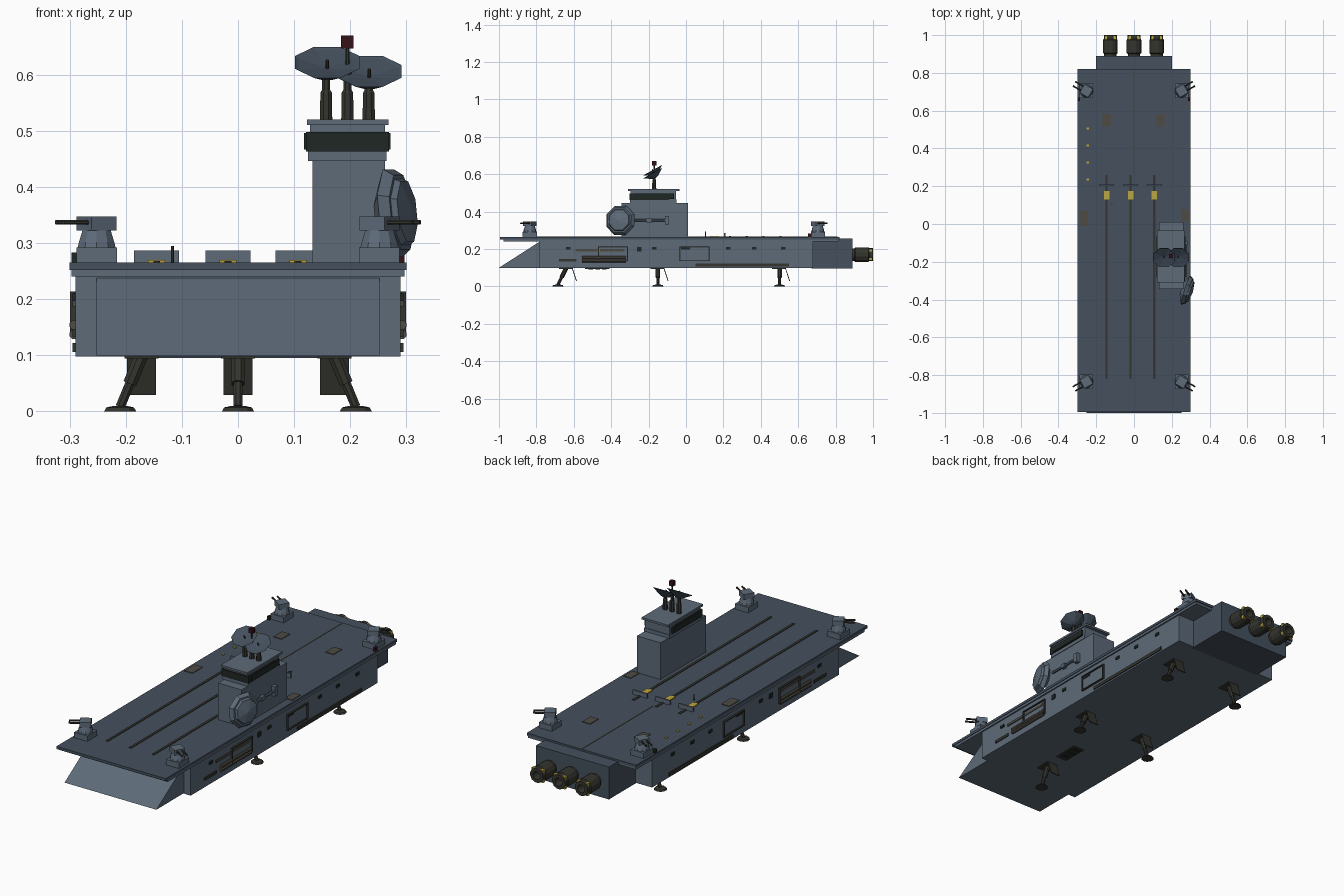
import bpy, bmesh, math
from mathutils import Vector, Matrix

if "Cube" in bpy.data.objects:
    bpy.data.objects.remove(bpy.data.objects["Cube"])


def mat(name, c):
    m = bpy.data.materials.new(name)
    m.diffuse_color = (*c, 1)
    m.use_nodes = True
    m.node_tree.nodes["Principled BSDF"].inputs["Base Color"].default_value = m.diffuse_color
    return m


HULL = mat("hull_blue", (0.11, 0.145, 0.19))
DECK = mat("deck_blue", (0.058, 0.08, 0.11))
DARK = mat("dark_metal", (0.035, 0.035, 0.028))
GLASS = mat("window_dark", (0.014, 0.02, 0.018))
YEL = mat("yellow", (0.5, 0.38, 0.05))
BROWN = mat("hatch_brown", (0.075, 0.07, 0.055))
RED = mat("beacon_red", (0.035, 0.006, 0.01))


def finish(name, bm, m):
    bmesh.ops.recalc_face_normals(bm, faces=bm.faces)
    me = bpy.data.meshes.new(name)
    bm.to_mesh(me)
    bm.free()
    me.materials.append(m)
    ob = bpy.data.objects.new(name, me)
    bpy.context.collection.objects.link(ob)
    return ob


def box(name, x, y, z, m, rot=None):
    """Box from (min, max) ranges, optionally rotated about its centre."""
    bm = bmesh.new()
    bmesh.ops.create_cube(bm, size=1)
    size = [r[1] - r[0] for r in (x, y, z)]
    mid = Vector([(r[0] + r[1]) / 2 for r in (x, y, z)])
    M = Matrix.Translation(mid) @ (rot or Matrix()) @ Matrix.Diagonal((*size, 1))
    bm.transform(M)
    return finish(name, bm, m)


def prism(name, pts, x0, x1, m):
    """Extrude a (y, z) profile along x."""
    bm = bmesh.new()
    f = bm.faces.new([bm.verts.new((x0, y, z)) for y, z in pts])
    g = bmesh.ops.extrude_face_region(bm, geom=[f])
    vs = [v for v in g["geom"] if isinstance(v, bmesh.types.BMVert)]
    bmesh.ops.translate(bm, verts=vs, vec=(x1 - x0, 0, 0))
    return finish(name, bm, m)


def lathe(name, prof, loc, axis, n, m, turn=0.5):
    """Revolve (radius, height) points about an axis starting at loc."""
    bm = bmesh.new()
    rings = []
    for r, h in prof:
        if r == 0:
            rings.append([bm.verts.new((0, 0, h))] * n)
        else:
            rings.append([bm.verts.new((r * math.cos((i + turn) * math.tau / n),
                                        r * math.sin((i + turn) * math.tau / n), h)) for i in range(n)])
    for a, b in zip(rings, rings[1:]):
        for i in range(n):
            j = (i + 1) % n
            vs = list(dict.fromkeys((a[i], a[j], b[j], b[i])))
            if len(vs) > 2:
                bm.faces.new(vs)
    q = Vector(axis).to_track_quat('Z', 'Y').to_matrix().to_4x4()
    bm.transform(Matrix.Translation(loc) @ q)
    return finish(name, bm, m)


def rod(name, a, b, r, m, n=8, r2=None):
    d = Vector(b) - Vector(a)
    return lathe(name, [(0, 0), (r, 0), (r2 or r, d.length), (0, d.length)], a, d, n, m)


# Hull, bow wedge, stern block and flight deck
box("hull", (-.29, .29), (-.785, .68), (.098, .245), HULL)
prism("bow_wedge", [(-1, .1), (-.78, .1), (-.78, .24), (-.79, .235)], -.252, .252, HULL)
box("stern_block", (-.2, .2), (.67, .89), (.095, .256), DECK)
box("deck_base", (-.297, .297), (-.975, .815), (.24, .256), HULL)
box("flight_deck", (-.3, .3), (-.995, .82), (.252, .265), DECK)

# Engine nozzles with yellow clamps
for i, x in enumerate((-.125, 0, .12)):
    lathe(f"engine_{i}", [(0, 0), (.034, 0), (.034, .015), (.04, .02), (.04, .09), (.036, .095),
                          (.036, .115), (.02, .115), (.016, .06), (0, .06)],
          (x, .885, .17), (0, 1, 0), 12, DARK)
    for k in range(4):
        a = math.pi / 4 + k * math.pi / 2
        cx, cz = x + .034 * math.cos(a), .17 + .034 * math.sin(a)
        box(f"engine_clamp_{i}_{k}", (cx - .007, cx + .007), (.978, .994), (cz - .007, cz + .007), YEL)

# Launch tracks, blast shields and shuttles
for i, x in enumerate((-.145, -.018, .107)):
    box(f"launch_track_{i}", (x - .006, x + .006), (-.82, .26), (.262, .268), DARK)
    box(f"blast_shield_{i}", (x - .04, x + .04), (.202, .21), (.264, .287), HULL)
    box(f"launch_shuttle_{i}", (x - .015, x + .015), (.13, .175), (.264, .27), YEL)
box("deck_line", (-.003, .003), (.26, .81), (.262, .2665), BROWN)
rod("deck_post", (-.117, .105, .264), (-.117, .105, .295), .003, DARK)

# Deck hatches and lights
for i, (x, y, w, l) in enumerate(((-.145, .55, .022, .033), (.14, .55, .022, .033),
                                  (-.265, .03, .022, .04), (.268, .045, .02, .033))):
    box(f"deck_hatch_{i}", (x - w, x + w), (y - l, y + l), (.262, .268), BROWN)
for i, y in enumerate((.235, .325, .415, .505)):
    box(f"deck_light_{i}", (-.251, -.239), (y - .006, y + .006), (.262, .269), YEL)

# Command tower
box("tower_base", (.133, .262), (-.345, .01), (.26, .447), HULL)
box("tower_neck", (.125, .265), (-.3, -.05), (.446, .464), HULL)
box("bridge", (.128, .262), (-.297, -.053), (.46, .512), HULL)
box("bridge_window_side", (.118, .272), (-.28, -.065), (.467, .496), GLASS)
box("bridge_window_front", (.121, .269), (-.303, -.09), (.463, .498), GLASS)
box("bridge_roof", (.123, .268), (-.31, -.035), (.51, .52), HULL)

# Radar masts, dishes and beacon
for i, (x, h) in enumerate(((.157, .595), (.195, .607), (.233, .58))):
    lathe(f"mast_{i}", [(0, 0), (.012, 0), (.011, .05), (.008, .055), (.008, h - .515), (0, h - .515)],
          (x, -.17, .518), (0, 0, 1), 8, DARK)
for i, (x, z) in enumerate(((.159, .622), (.234, .606))):
    lathe(f"radar_dish_{i}", [(0, -.032), (.02, -.026), (.062, 0), (.055, -.003), (0, -.012)],
          (x, -.178, z), (0, -.48, .87), 8, DECK)
    rod(f"radar_feed_{i}", (x, -.172, z - .012), (x, -.18, z + .004), .003, DARK)
rod("beacon_stem", (.195, -.17, .6), (.195, -.17, .65), .004, DARK)
box("beacon", (.184, .206), (-.181, -.159), (.647, .67), RED)

# Side sensor dish and its arm
lathe("side_dish", [(0, -.01), (.04, -.01), (.085, .012), (.072, .03), (.064, .03), (.058, .04), (0, .05)],
      (.264, -.347, .352), (.93, -.3, .1), 8, HULL)
rod("side_dish_arm", (.272, -.28, .353), (.272, -.1, .353), .007, HULL)
box("arm_plate", (.255, .282), (-.112, -.09), (.33, .378), HULL)
box("arm_bracket", (.255, .28), (-.21, -.185), (.343, .363), HULL)

# Corner gun turrets
for sx in (-1, 1):
    for y, sy in ((-.835, -1), (.705, 1)):
        tag = ("left" if sx < 0 else "right") + ("_front" if sy < 0 else "_rear")
        x = sx * .252
        rot = Matrix.Rotation(math.radians(30) * sx * sy, 4, 'Z')
        box("turret_base_" + tag, (x - .036, x + .036), (y - .038, y + .038), (.26, .292), HULL)
        lathe("turret_cone_" + tag, [(0, 0), (.036, 0), (.033, .012), (.026, .034), (0, .034)],
              (x, y, .29), (0, 0, 1), 10, HULL)
        box("turret_head_" + tag, (x - .026, x + .026), (y - .026, y + .026), (.322, .347), HULL, rot)
        for k in (-1, 1):
            a = Vector((x, y, .337)) + rot @ Vector((sx * .02, k * .013, 0))
            b = Vector((x, y, .337)) + rot @ Vector((sx * .076, k * .013, 0))
            rod(f"gun_barrel_{tag}_{k}", a, b, .0045, DARK)

# Landing legs with foot pads and bay doors
legs = [(0, -.64, 0, -.685)] + [(s * .172, y, s * .21, y) for s in (-1, 1) for y in (-.15, .5)]
for i, (x, y, fx, fy) in enumerate(legs):
    top, foot = Vector((x, y, .1)), Vector((fx, fy, .008))
    rod(f"leg_upper_{i}", top, top.lerp(foot, .55), .013, DARK)
    rod(f"leg_lower_{i}", top.lerp(foot, .5), foot, .009, DARK)
    lathe(f"foot_pad_{i}", [(0, 0), (.03, 0), (.026, .007), (.012, .01), (0, .01)],
          (fx, fy, 0), (0, 0, 1), 10, DARK)
    dx = x
    box(f"leg_door_{i}", (dx - .026, dx + .026), (y + .041, y + .045), (.028, .1), DARK,
        Matrix.Rotation(math.radians(18), 4, 'X'))
    box(f"leg_bay_{i}", (x - .03, x + .03), (y - .04, y + .035), (.094, .1), DARK)

# Belly vents
box("belly_vent", (-.03, .03), (-.54, -.41), (.094, .1), DARK)
for i in range(3):
    y = -.51 + i * .037
    box(f"belly_vent_slot_{i}", (-.02, .02), (y - .012, y + .012), (.091, .096), GLASS)

# Details on both flanks
for s, tag in ((-1, "left"), (1, "right")):
    def flank(name, y, z, m, d=.295):
        return box(f"{name}_{tag}", tuple(sorted((s * .285, s * d))), y, z, m)
    flank("lower_trench", (.05, .55), (.106, .122), DARK)
    flank("bow_slot", (-.68, -.585), (.133, .147), DARK)
    flank("upper_slot", (-.59, -.47), (.187, .199), BROWN)
    flank("mid_slot", (-.46, -.33), (.187, .199), BROWN)
    for i, y in enumerate((-.63, -.25, -.17, -.015, .01, .225, .365, .52)):
        flank(f"porthole_{i}", (y - .012, y + .012), (.188 if i == 1 else .197, .211), GLASS)
    for i, z in enumerate((.137, .154)):
        rod(f"pipe_{i}_{tag}", (s * .292, -.555, z), (s * .292, -.32, z), .009, BROWN)
    for i, (y0, y1) in enumerate(((-.47, -.31), (-.035, .125))):
        flank(f"hangar_door_{i}", (y0, y1), (.135, .212), HULL, .292)
        for k, z in enumerate((.135, .209)):
            flank(f"door_rail_{i}_{k}", (y0, y1), (z, z + .005), DARK, .299)
        for k, y in enumerate((y0, y1 - .005)):
            flank(f"door_post_{i}_{k}", (y, y + .005), (.135, .212), DARK, .299)

# Navigation lamps on the deck edge near the rear turrets
box("nav_lamp_left", (-.297, -.285), (.652, .67), (.265, .283), GLASS)
box("nav_lamp_right", (.285, .297), (.652, .67), (.265, .283), RED)
